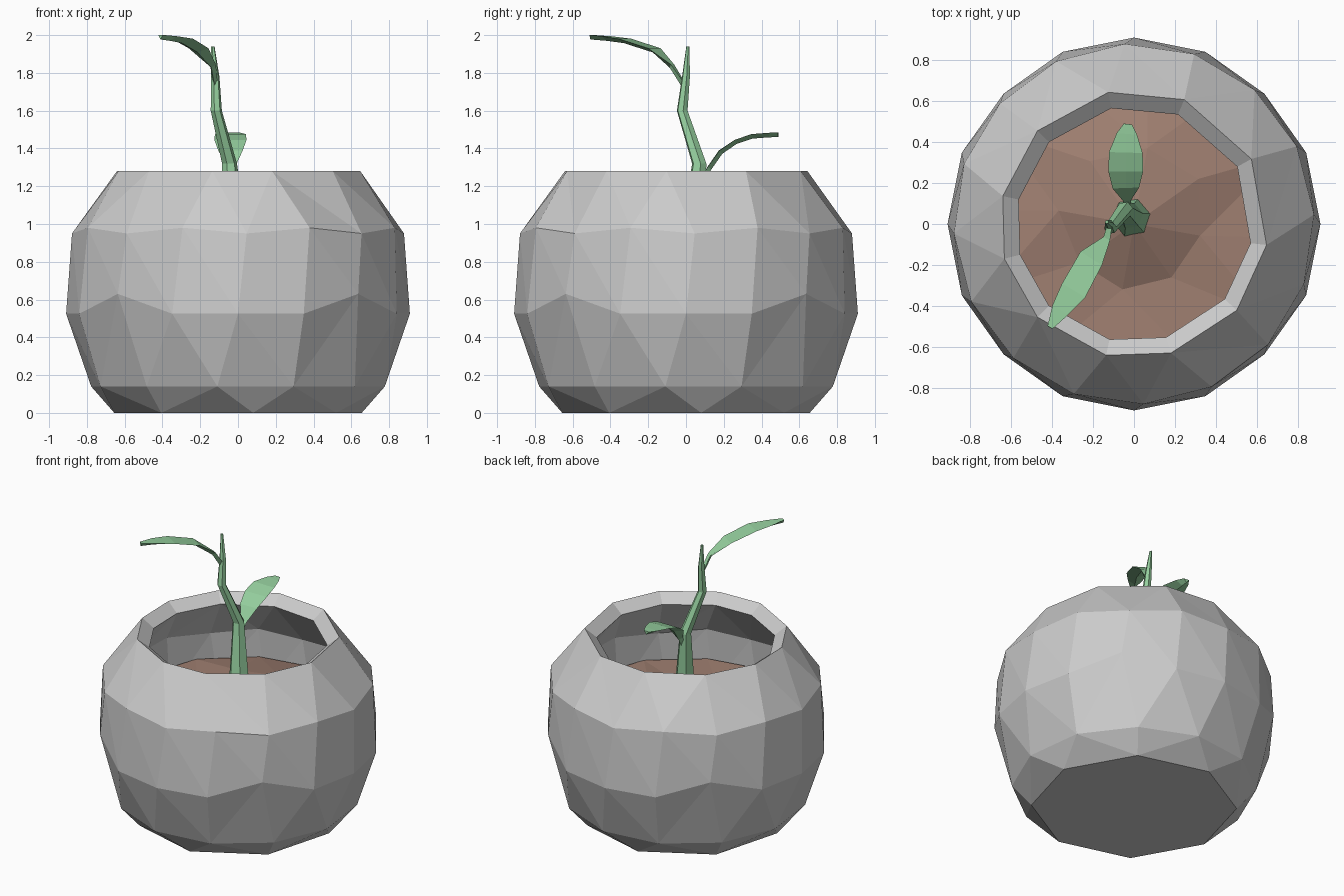
import bpy, bmesh, random
from math import sin, cos, radians
from mathutils import Vector

if "Cube" in bpy.data.objects:
    bpy.data.objects.remove(bpy.data.objects["Cube"])

random.seed(4)


def material(name, color):
    m = bpy.data.materials.new(name)
    m.diffuse_color = color
    m.use_nodes = True
    m.node_tree.nodes["Principled BSDF"].inputs["Base Color"].default_value = m.diffuse_color
    return m


def finish(bm, name, mat=None):
    bmesh.ops.recalc_face_normals(bm, faces=bm.faces)
    me = bpy.data.meshes.new(name)
    bm.to_mesh(me)
    bm.free()
    ob = bpy.data.objects.new(name, me)
    bpy.context.collection.objects.link(ob)
    if mat:
        me.materials.append(mat)
    return ob


def ring(bm, angles, shape):
    """Ring of (angle, vertex); shape(i, angle) gives radius and height."""
    out = []
    for i, a in enumerate(angles):
        r, z = shape(i, a)
        t = radians(a)
        out.append((a, bm.verts.new((r * cos(t), r * sin(t), z))))
    return out


def zip_rings(bm, low, high):
    """Triangulate between two rings that may have different vertex counts."""
    low = low + [(low[0][0] + 360, low[0][1])]
    high = high + [(high[0][0] + 360, high[0][1])]
    i = j = 0
    while i < len(low) - 1 or j < len(high) - 1:
        step_low = j == len(high) - 1 or (i < len(low) - 1 and low[i + 1][0] <= high[j + 1][0])
        nxt = low[i + 1][1] if step_low else high[j + 1][1]
        bm.faces.new((low[i][1], nxt, high[j][1]))
        i, j = (i + 1, j) if step_low else (i, j + 1)


def spread(start, n):
    return [start + 360 * k / n for k in range(n)]


def loft(name, sections, mat):
    """Closed tube through lists of points."""
    bm = bmesh.new()
    rows = [[bm.verts.new(p) for p in s] for s in sections]
    for a, b in zip(rows, rows[1:]):
        for k in range(len(a)):
            n = (k + 1) % len(a)
            bm.faces.new((a[k], a[n], b[n], b[k]))
    bm.faces.new(rows[0])
    bm.faces.new(rows[-1])
    return finish(bm, name, mat)


def leaf(name, path, mat):
    """Tapered leaf with a raised midrib; path rows are x, y, z, half width."""
    pts = [Vector(p[:3]) for p in path]
    sections = []
    for i, p in enumerate(pts):
        d = (pts[min(i + 1, len(pts) - 1)] - pts[max(i - 1, 0)]).normalized()
        side = d.cross(Vector((0, 0, 1))).normalized()
        up = side.cross(d)
        w, t = path[i][3], 0.012
        sections.append([p + side * w + up * t * 0.5, p + up * t * 0.5,
                         p - side * w + up * t * 0.5, p - up * t * 1.5])
    return loft(name, sections, mat)


green = material("leaf_green", (0.30, 0.62, 0.34, 1))
brown = material("soil_brown", (0.36, 0.22, 0.17, 1))

# Faceted stone pot, hollowed with solidify
bm = bmesh.new()
rings = [
    ring(bm, spread(-83, 8), lambda i, a: (0.66, 0)),
    ring(bm, spread(-98, 12), lambda i, a: (0.785, 0.14)),
    ring(bm, spread(-90, 16), lambda i, a: (0.90, 0.63) if i % 4 == 2 else (0.91, 0.525)),
    ring(bm, spread(-87, 16), lambda i, a: (0.88, 0.95 + 0.03 * (i % 2))),
    ring(bm, [-102, -74, -40, -9, 29, 68, 101, 136, 168, 195, 224], lambda i, a: (0.655, 1.28)),
]
bm.faces.new([v for _, v in rings[0]])
for a, b in zip(rings, rings[1:]):
    zip_rings(bm, a, b)
pot = finish(bm, "pot")
wall = pot.modifiers.new("wall", "SOLIDIFY")
wall.thickness = 0.1
wall.offset = -1

# Uneven soil mound
bm = bmesh.new()
outer = ring(bm, spread(-95, 12), lambda i, a: (0.79, 0.74 + random.uniform(-0.01, 0.01)))
inner = ring(bm, spread(-100, 8), lambda i, a: (
    0.35 + random.uniform(-0.04, 0.04), 0.79 + 0.06 * sin(radians(a))))
zip_rings(bm, outer, inner)
top = bm.verts.new((0, 0, 0.88))
for k in range(len(inner)):
    bm.faces.new((inner[k][1], inner[(k + 1) % len(inner)][1], top))
finish(bm, "soil", brown)

# Bent stem with a flared base
stem_path = [(-0.01, 0.03, 0.80, 0.11), (-0.02, 0.04, 0.98, 0.065), (-0.045, 0.07, 1.32, 0.04),
             (-0.115, -0.02, 1.60, 0.03), (-0.12, 0.0, 1.78, 0.022), (-0.133, 0.01, 1.94, 0.009)]
loft("stem", [[Vector((x + r * cos(radians(60 * k + 10)), y + r * sin(radians(60 * k + 10)), z))
               for k in range(6)] for x, y, z, r in stem_path], green)

# Two leaves arching away from the stem
leaf("upper_leaf", [(-0.12, -0.01, 1.74, 0.012), (-0.135, -0.075, 1.84, 0.018),
                    (-0.21, -0.17, 1.925, 0.062), (-0.295, -0.325, 1.975, 0.066),
                    (-0.36, -0.42, 1.988, 0.045), (-0.41, -0.505, 1.995, 0.014)], green)
leaf("lower_leaf", [(-0.035, 0.06, 1.20, 0.015), (-0.035, 0.12, 1.30, 0.02),
                    (-0.04, 0.18, 1.385, 0.065), (-0.04, 0.26, 1.44, 0.085),
                    (-0.04, 0.35, 1.47, 0.082), (-0.035, 0.44, 1.477, 0.05),
                    (-0.03, 0.488, 1.478, 0.02)], green)
